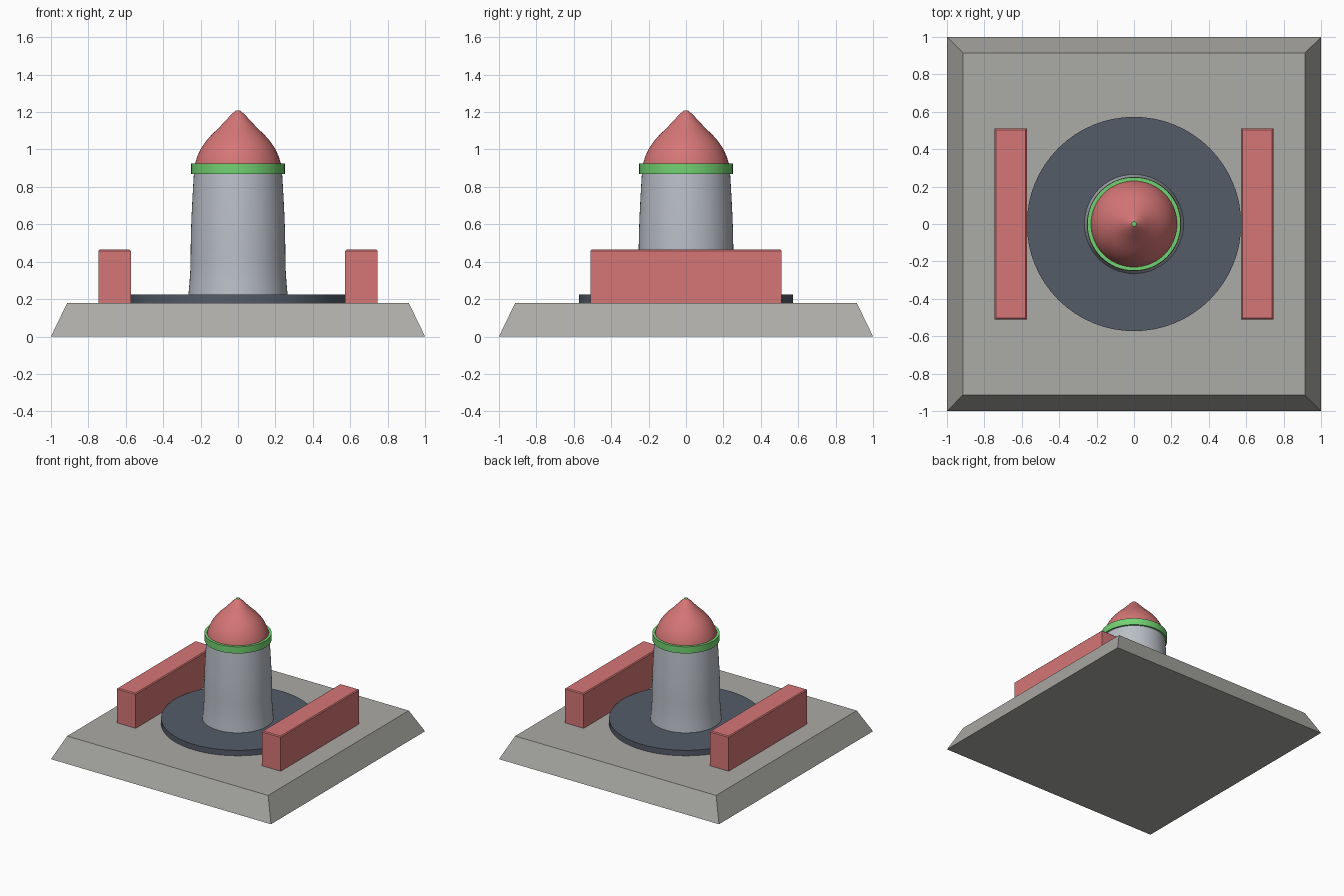
import bpy, bmesh, math

if "Cube" in bpy.data.objects:
    bpy.data.objects.remove(bpy.data.objects["Cube"])


def material(name, rgb):
    m = bpy.data.materials.new(name)
    m.diffuse_color = (*rgb, 1)
    m.use_nodes = True
    m.node_tree.nodes["Principled BSDF"].inputs["Base Color"].default_value = m.diffuse_color
    return m


STONE = material("warm_grey", (0.41, 0.405, 0.38))
SLATE = material("dark_slate", (0.09, 0.107, 0.14))
STEEL = material("light_steel", (0.49, 0.52, 0.57))
RED = material("soft_red", (0.67, 0.18, 0.18))
GREEN = material("bright_green", (0.17, 0.64, 0.17))


def finish(name, bm, mat, smooth=False):
    bmesh.ops.recalc_face_normals(bm, faces=bm.faces)
    mesh = bpy.data.meshes.new(name)
    bm.to_mesh(mesh)
    bm.free()
    mesh.materials.append(mat)
    ob = bpy.data.objects.new(name, mesh)
    bpy.context.collection.objects.link(ob)
    if smooth:
        bpy.ops.object.select_all(action='DESELECT')
        ob.select_set(True)
        bpy.context.view_layer.objects.active = ob
        bpy.ops.object.shade_smooth_by_angle(angle=math.radians(35))
    return ob


def lathe(name, profile, mat, closed=False, segs=64):
    """Revolve (radius, z) points about z; open profiles get end caps."""
    bm = bmesh.new()
    rings = [[bm.verts.new((r * math.cos(2 * math.pi * i / segs),
                            r * math.sin(2 * math.pi * i / segs), z))
              for i in range(segs)] for r, z in profile]
    pairs = list(zip(rings, rings[1:]))
    if closed:
        pairs.append((rings[-1], rings[0]))
    else:
        bm.faces.new(rings[0])
        bm.faces.new(rings[-1])
    for a, b in pairs:
        for i in range(segs):
            j = (i + 1) % segs
            bm.faces.new((a[i], a[j], b[j], b[i]))
    return finish(name, bm, mat, True)


# Sloped square base
bm = bmesh.new()
bmesh.ops.create_cube(bm, size=2)
for v in bm.verts:
    top = v.co.z > 0
    s = 0.913 if top else 1.0
    v.co = (v.co.x * s, v.co.y * s, 0.18 if top else 0)
finish("base", bm, STONE)

# Round pad
lathe("pad", [(0.573, 0.18), (0.573, 0.225)], SLATE)

# Tower body, gently waisted near the foot
lathe("body", [(0.265, 0.225), (0.259, 0.29), (0.254, 0.37), (0.253, 0.46),
               (0.252, 0.55), (0.248, 0.65), (0.243, 0.75), (0.236, 0.87),
               (0.234, 0.895)], STEEL)

# Collar, pointed nose and its tiny flat tip
lathe("collar", [(0.23, 0.87), (0.25, 0.87), (0.25, 0.925), (0.23, 0.925)],
      GREEN, closed=True)
lathe("nose", [(0.234, 0.89), (0.229, 0.925), (0.217, 0.965), (0.197, 1.007),
               (0.171, 1.045), (0.14, 1.08), (0.105, 1.113), (0.07, 1.15),
               (0.038, 1.185), (0.015, 1.205)], RED)
lathe("tip", [(0.015, 1.205), (0.013, 1.208)], GREEN, segs=24)

# Side rails with a narrow chamfer round the top
for side, label in ((-1, "left"), (1, "right")):
    bm = bmesh.new()
    bmesh.ops.create_cube(bm, size=1)
    for v in bm.verts:
        v.co = (side * 0.659 + v.co.x * 0.172, v.co.y * 1.02,
                0.465 if v.co.z > 0 else 0.18)
    edges = [e for e in bm.edges if all(v.co.z > 0.4 for v in e.verts)]
    bmesh.ops.bevel(bm, geom=edges, offset=0.007, segments=1, affect='EDGES')
    finish(label + "_rail", bm, RED)
